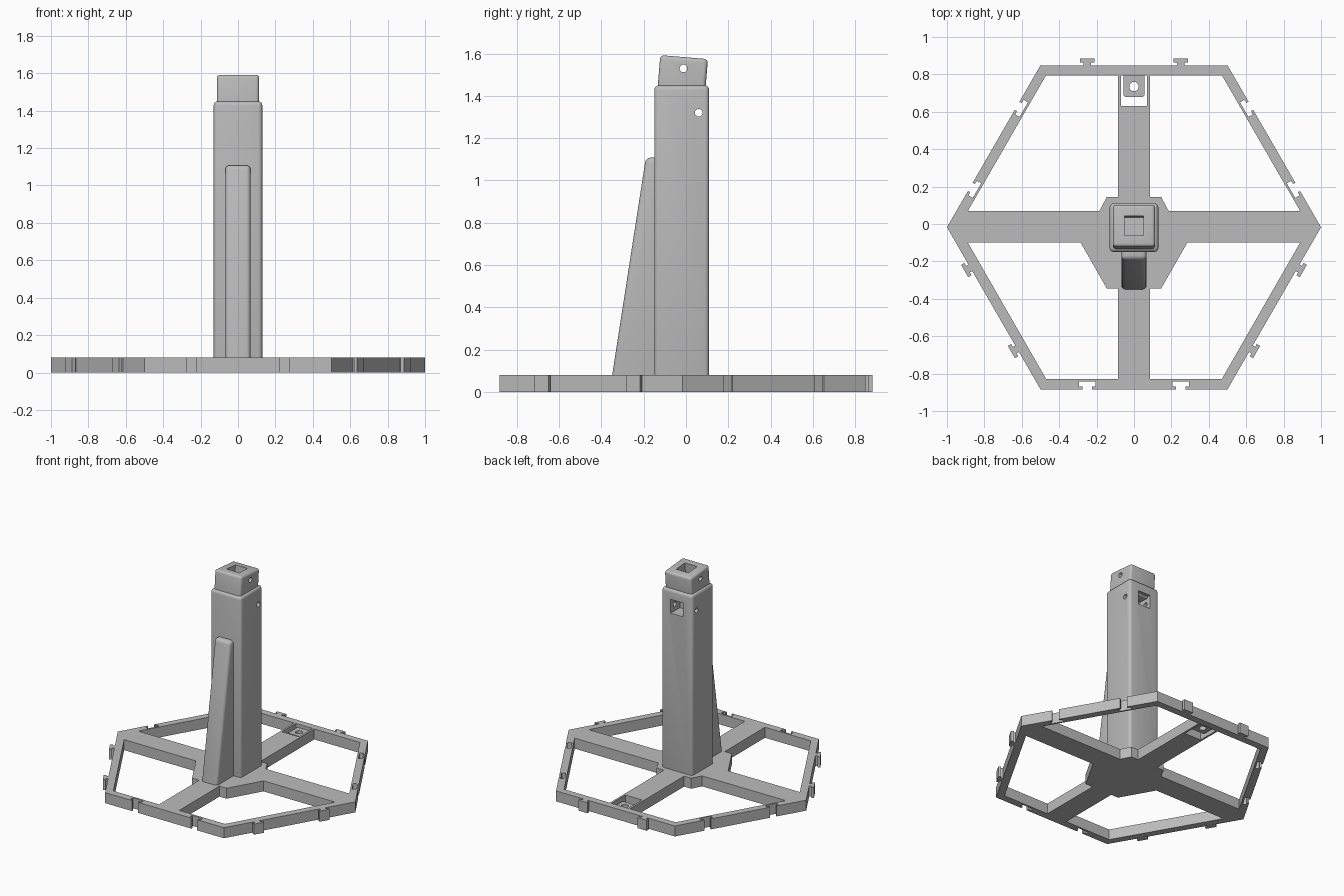
import bpy, bmesh, math
from mathutils import Matrix, Vector

cube = bpy.data.objects.get("Cube")
if cube:
    bpy.data.objects.remove(cube, do_unlink=True)

grey = bpy.data.materials.new("mid grey")
grey.use_nodes = True
grey.diffuse_color = (0.5, 0.5, 0.5, 1)
grey.node_tree.nodes["Principled BSDF"].inputs["Base Color"].default_value = grey.diffuse_color


def finish(name, bm):
    bmesh.ops.recalc_face_normals(bm, faces=bm.faces)
    mesh = bpy.data.meshes.new(name)
    bm.to_mesh(mesh)
    bm.free()
    mesh.materials.append(grey)
    obj = bpy.data.objects.new(name, mesh)
    bpy.context.collection.objects.link(obj)
    return obj


def prism(name, points, start, end, axis="z", bevel=0.0):
    """Extrude a 2D outline along z (xy outline) or x (yz outline)."""
    place = (lambda a, b, h: (a, b, h)) if axis == "z" else (lambda a, b, h: (h, a, b))
    bm = bmesh.new()
    face = bm.faces.new([bm.verts.new(place(a, b, start)) for a, b in points])
    new = bmesh.ops.extrude_face_region(bm, geom=[face])["geom"]
    shift = Vector(place(0, 0, end - start))
    bmesh.ops.translate(bm, vec=shift, verts=[v for v in new if isinstance(v, bmesh.types.BMVert)])
    if bevel:
        bmesh.ops.bevel(bm, geom=bm.edges[:], offset=bevel, segments=4, profile=0.5, affect="EDGES")
    return finish(name, bm)


def box(name, x, y, z, bevel=0.0):
    outline = [(x[0], y[0]), (x[1], y[0]), (x[1], y[1]), (x[0], y[1])]
    return prism(name, outline, z[0], z[1], bevel=bevel)


def cylinder(name, centre, radius, depth, along_x=False):
    bm = bmesh.new()
    turn = Matrix.Rotation(math.pi / 2, 4, "Y") if along_x else Matrix()
    bmesh.ops.create_cone(bm, cap_ends=True, segments=32, radius1=radius, radius2=radius,
                          depth=depth, matrix=Matrix.Translation(centre) @ turn)
    return finish(name, bm)


def cut(target, cutters):
    bpy.context.view_layer.objects.active = target
    for cutter in cutters:
        cutter.hide_render = True
        mod = target.modifiers.new("cut", "BOOLEAN")
        mod.object, mod.operation, mod.solver = cutter, "DIFFERENCE", "EXACT"
        bpy.ops.object.modifier_apply(modifier=mod.name)
        bpy.data.objects.remove(cutter, do_unlink=True)


def smooth(obj):
    bpy.ops.object.select_all(action="DESELECT")
    obj.select_set(True)
    bpy.context.view_layer.objects.active = obj
    bpy.ops.object.shade_smooth_by_angle(angle=math.radians(30))


# Hexagonal base outline: edges alternate between T tabs and matching T notches
CY, TOP, APOTHEM = -0.0175, 0.08, math.sqrt(0.75)
outline = []
for side in range(6):
    angle = math.radians(90 + 60 * side)
    normal = Vector((math.cos(angle), math.sin(angle)))
    along = Vector((-normal.y, normal.x))
    sign = 1 if side % 2 == 0 else -1
    stem, head, neck, reach = (0.02, 0.038, 0.015, 0.035) if sign > 0 else (0.025, 0.045, 0.014, 0.041)
    profile = [(-0.5, 0)]
    for middle in (-0.25, 0.25):
        half = [(stem, 0), (stem, neck), (head, neck), (head, reach)]
        profile += [(middle - w, sign * d) for w, d in half]
        profile += [(middle + w, sign * d) for w, d in reversed(half)]
    for t, d in profile:
        p = normal * (APOTHEM + d) + along * t
        outline.append((p.x, p.y + CY))
base = prism("hexagonal_base", outline, 0, TOP)

# Four openings that leave the rim, the spokes and the hub
back_gap = [(0.085, 0.795), (0.47, 0.795), (0.888, 0.07), (0.185, 0.07), (0.145, 0.145), (0.085, 0.145)]
front_gap = [(0.085, -0.828), (0.47, -0.828), (0.888, -0.1), (0.285, -0.1), (0.145, -0.345), (0.085, -0.345)]
cutters = [prism("opening", [(s * x, y) for x, y in gap], -0.1, 0.2)
           for gap in (back_gap, front_gap) for s in (-1, 1)]
cutters.append(box("latch_slot", (-0.07, 0.07), (0.63, 0.795), (-0.1, 0.2)))
cut(base, cutters)

# Drilled latch plate inside the rear spoke
latch = prism("latch_plate", [(-0.057, 0.8), (-0.057, 0.69), (-0.047, 0.68),
                              (0.047, 0.68), (0.057, 0.69), (0.057, 0.8)], 0.02, 0.055)
cut(latch, [cylinder("latch_hole", (0, 0.735, 0.04), 0.025, 0.3)])

# Square column with a rear socket and a cross pin hole
column = box("column", (-0.13, 0.13), (-0.15, 0.11), (0.03, 1.45), bevel=0.022)
cut(column, [box("rear_socket", (-0.052, 0.052), (0.0, 0.2), (1.27, 1.375)),
             cylinder("column_pin_hole", (0, 0.06, 1.32), 0.018, 0.6, along_x=True)])

# Tilted head with a square socket on top
tilt = Matrix.Translation((0, -0.02, 1.45)) @ Matrix.Rotation(math.radians(-4.8), 4, "X")
head = box("tilted_head", (-0.113, 0.113), (-0.113, 0.113), (-0.08, 0.134), bevel=0.018)
socket = box("top_socket", (-0.052, 0.052), (-0.052, 0.052), (0.03, 0.3))
for part in (head, socket):
    part.data.transform(tilt)
cut(head, [socket, cylinder("head_pin_hole", (0, -0.012, 1.53), 0.018, 0.6, along_x=True)])

# Sloping support fin on the front
fin = prism("front_fin", [(-0.357, 0.03), (-0.19, 1.108), (-0.1, 1.108), (-0.1, 0.03)],
            -0.067, 0.067, axis="x", bevel=0.022)

for part in (base, latch, column, head, fin):
    smooth(part)
